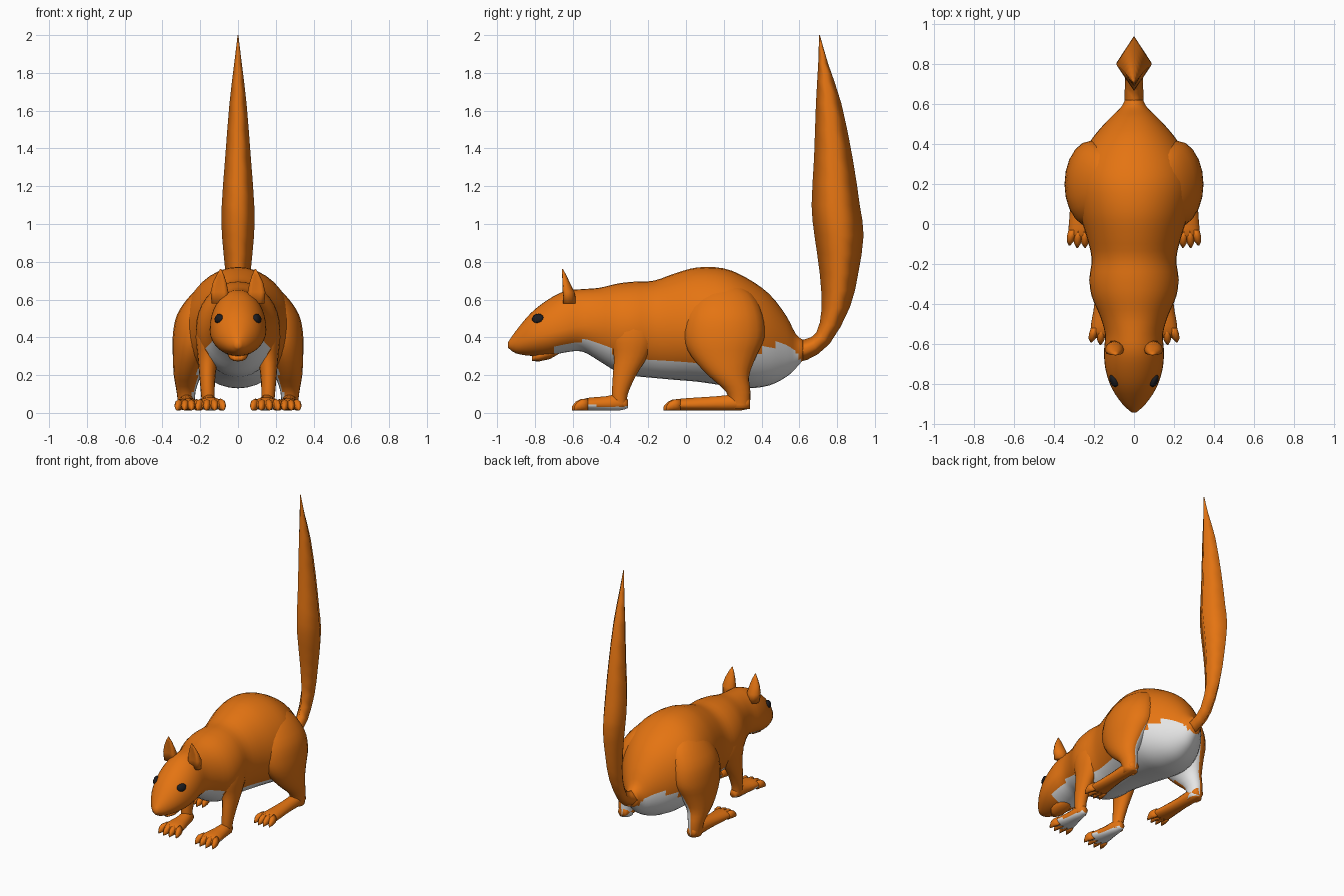
import bpy, bmesh, math
from mathutils import Vector


def material(name, rgb):
    m = bpy.data.materials.new(name)
    m.diffuse_color = (*rgb, 1)
    return m


FUR = material("orange fur", (0.78, 0.175, 0.006))
WHITE = material("white fur", (0.78, 0.78, 0.78))
DARK = material("dark eye", (0.012, 0.012, 0.015))


def resample(rows, k):
    """Insert k-1 Catmull-Rom rows between neighbouring rows."""
    out = []
    for i in range(len(rows) - 1):
        p0, p1, p2 = rows[max(i - 1, 0)], rows[i], rows[i + 1]
        p3 = rows[min(i + 2, len(rows) - 1)]
        for j in range(k):
            t = j / k
            out.append([0.5 * (2 * b + (c - a) * t + (2 * a - 5 * b + 4 * c - d) * t * t
                               + (3 * b - a - 3 * c + d) * t ** 3)
                        for a, b, c, d in zip(p0, p1, p2, p3)])
    return out + [list(rows[-1])]


def loft(name, rings, white=None, mats=(FUR, WHITE)):
    """Skin closed rings of points; white(centre, normal) picks the second colour."""
    bm = bmesh.new()
    loops = [[bm.verts.new(p) for p in r] for r in rings]
    n = len(loops[0])
    for a, b in zip(loops, loops[1:]):
        for i in range(n):
            bm.faces.new((a[i], a[(i + 1) % n], b[(i + 1) % n], b[i]))
    bm.faces.new(loops[0])
    bm.faces.new(loops[-1])
    bmesh.ops.recalc_face_normals(bm, faces=bm.faces[:])
    for f in bm.faces:
        f.smooth = True
        if white and white(f.calc_center_median(), f.normal):
            f.material_index = 1
    me = bpy.data.meshes.new(name)
    bm.to_mesh(me)
    bm.free()
    for m in mats:
        me.materials.append(m)
    ob = bpy.data.objects.new(name, me)
    bpy.context.collection.objects.link(ob)
    return ob


def circle(n):
    return [(math.cos(2 * math.pi * i / n), math.sin(2 * math.pi * i / n)) for i in range(n)]


def upright(rows, n):
    """Rings across y: (y, x, half width, bottom, top, height of widest point)."""
    return [[(x + hw * c, y, zm + s * ((zt - zm) if s > 0 else (zm - zb))) for c, s in circle(n)]
            for y, x, hw, zb, zt, zm in rows]


def level(rows, n):
    """Rings across z: (z, x, y, x radius, y radius)."""
    return [[(x + rx * c, y + ry * s, z) for c, s in circle(n)] for z, x, y, rx, ry in rows]


# head and trunk in one skin, with the pale belly below a height line
BELLY = [(-0.72, 0.26), (-0.69, 0.36), (-0.55, 0.385), (-0.43, 0.37), (-0.38, 0.31), (-0.1, 0.275),
         (0.1, 0.26), (0.3, 0.30), (0.47, 0.37), (0.55, 0.35), (0.60, 0.30), (0.62, 0.2)]


def is_belly(c, n):
    for (y0, z0), (y1, z1) in zip(BELLY, BELLY[1:]):
        if y0 <= c.y < y1:
            return c.z < z0 + (z1 - z0) * (c.y - y0) / (y1 - y0)
    return False


trunk = [(-0.942, 0, .012, .345, .375, .36), (-0.90, 0, .058, .315, .435, .37),
         (-0.82, 0, .112, .302, .53, .40), (-0.73, 0, .142, .302, .60, .42),
         (-0.64, 0, .150, .32, .645, .44), (-0.55, 0, .145, .325, .655, .46),
         (-0.46, 0, .170, .275, .662, .46), (-0.36, 0, .212, .215, .685, .45),
         (-0.27, 0, .222, .195, .695, .45), (-0.17, 0, .212, .185, .70, .45),
         (-0.06, 0, .238, .175, .738, .45), (0.06, 0, .275, .165, .77, .44),
         (0.20, 0, .300, .145, .765, .43), (0.32, 0, .275, .13, .715, .42),
         (0.44, 0, .200, .145, .63, .39), (0.53, 0, .120, .19, .515, .36),
         (0.58, 0, .068, .235, .42, .33), (0.62, 0, .045, .28, .385, .33)]
loft("body", upright(resample(trunk, 3), 36), is_belly)

# lower jaw
loft("lower_jaw", upright([(-0.815, 0, .02, .275, .30, .285), (-0.78, 0, .05, .272, .33, .30),
                           (-0.72, 0, .06, .285, .35, .32), (-0.66, 0, .04, .32, .36, .34)], 12))

# diamond-section tail: front edge (y, z), back edge (y, z), half width
tail = [(.56, .38, .56, .27, .05), (.63, .39, .64, .28, .048), (.69, .425, .76, .365, .045),
        (.718, .55, .868, .56, .052), (.708, .74, .912, .74, .066), (.68, .94, .94, .94, .085),
        (.665, 1.10, .92, 1.10, .086), (.678, 1.35, .882, 1.35, .068),
        (.688, 1.64, .822, 1.64, .045), (.700, 1.85, .752, 1.85, .02), (.704, 2.0, .709, 2.0, .002)]
rings = []
for ya, za, yb, zb, w in resample(tail, 2):
    ym, zm = (ya + yb) / 2, (za + zb) / 2
    rings.append([(w, ym, zm), (0, ya, za), (-w, ym, zm), (0, yb, zb)])
loft("tail", rings)


def toes(name, s, cx, y0, y1, spread, z):
    """Four tapered toes fanning out from the front of a paw."""
    for i in range(4):
        f = i - 1.5
        bend = 0.012 * abs(f)
        rows = []
        for t, r, h in ((0, .02, 1), (.45, .022, .95), (.75, .017, .75), (1, .004, .35)):
            y = y0 + (y1 + bend - y0) * t
            x = s * (cx + f * spread * (0.85 + 0.3 * t))
            rows.append((y, x, r, .012, .012 + z * h, .012 + z * h * .5))
        loft(f"{name}_toe_{i + 1}", upright(rows, 8))


for s, side in ((1, "right"), (-1, "left")):
    # hind leg, pale on the inner back of the shin
    hind = [(.70, .13, .20, .02, .04), (.63, .155, .20, .09, .15), (.52, .195, .20, .128, .205),
            (.40, .218, .20, .128, .215), (.30, .245, .20, .100, .172), (.20, .267, .225, .073, .11),
            (.11, .275, .277, .05, .064), (.02, .272, .288, .042, .05)]
    rows = [(z, s * x, y, rx, ry) for z, x, y, rx, ry in resample(hind, 3)]
    loft(f"{side}_hind_leg", level(rows, 20),
         lambda c, n: c.z < .36 and -s * n.x + .5 * n.y > .45)
    # hind foot
    foot = [(.338, .272, .03, .025, .08, .05), (.29, .272, .043, .012, .10, .05),
            (.15, .270, .046, .012, .088, .045), (.02, .266, .058, .012, .08, .04),
            (-.05, .264, .064, .014, .072, .04), (-.08, .264, .05, .02, .05, .035)]
    loft(f"{side}_hind_foot", upright([(y, s * x, *r) for y, x, *r in resample(foot, 2)], 14))
    toes(f"{side}_hind", s, .264, -.03, -.125, .034, .062)

    # front leg
    fore = [(.60, .11, -.27, .04, .06), (.50, .135, -.275, .075, .115), (.40, .15, -.28, .074, .122),
            (.30, .158, -.292, .056, .09), (.20, .162, -.325, .043, .062),
            (.10, .16, -.35, .036, .042), (.03, .155, -.35, .034, .036)]
    rows = [(z, s * x, y, rx, ry) for z, x, y, rx, ry in resample(fore, 3)]
    loft(f"{side}_front_leg", level(rows, 16))
    # front foot with a pale sole
    foot = [(-.308, .155, .022, .025, .07, .045), (-.35, .154, .038, .012, .10, .05),
            (-.43, .150, .052, .012, .088, .045), (-.51, .146, .07, .012, .082, .045),
            (-.55, .145, .064, .016, .07, .045), (-.57, .145, .05, .022, .05, .035)]
    loft(f"{side}_front_foot", upright([(y, s * x, *r) for y, x, *r in resample(foot, 2)], 14),
         lambda c, n: n.z < -.4)
    toes(f"{side}_front", s, .145, -.52, -.61, .04, .064)

    # pointed ear, flattened front to back and hollowed at the front
    rings = []
    for z, x, y, rx, ry in ((.58, .095, -.625, .045, .045), (.64, .098, -.63, .047, .04),
                            (.69, .097, -.64, .036, .025), (.73, .094, -.648, .02, .014),
                            (.762, .092, -.655, .003, .003)):
        rings.append([(s * x + rx * c, y + (ry * q if q > 0 else ry * q * (1 - .7 * (1 - abs(c)))), z)
                      for c, q in circle(12)])
    loft(f"{side}_ear", rings)

    # eye: a shallow dome set flush into the side of the head
    out = Vector((s * .84, -.40, .36)).normalized()
    along = Vector((0, 1, 0)).cross(out).cross(out).normalized()
    up = out.cross(along)
    mid = Vector((s * .104, -.785, .50))
    rings = [[mid + out * h + along * (.032 * k * c) + up * (.025 * k * q) for c, q in circle(14)]
             for h, k in ((-.025, 1), (.004, 1), (.010, .75), (.013, .3))]
    loft(f"{side}_eye", rings, mats=(DARK,))
